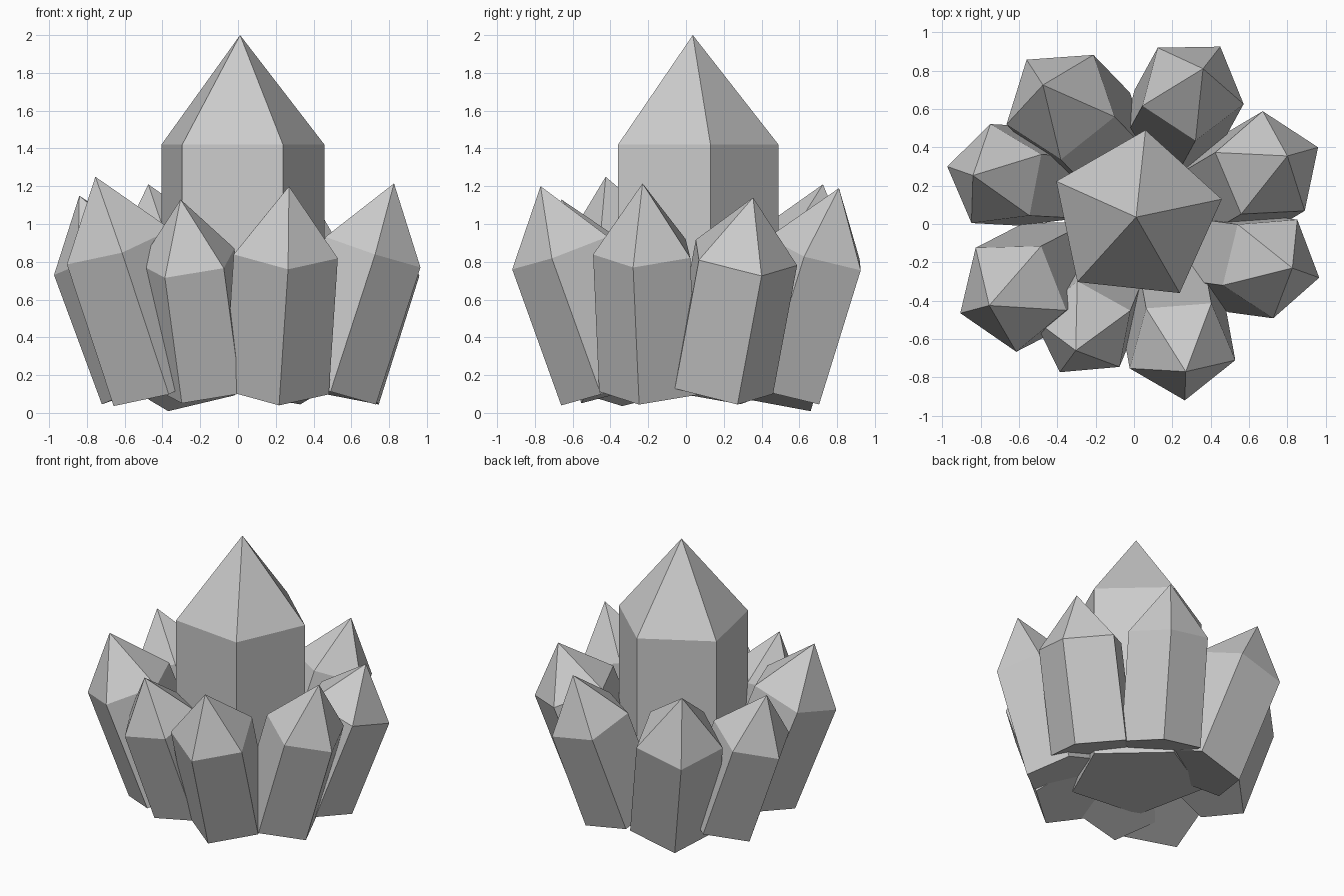
import bpy, bmesh
from math import radians
from mathutils import Vector, Matrix

if "Cube" in bpy.data.objects:
    bpy.data.objects.remove(bpy.data.objects["Cube"])

SIDES = 5


def crystal(name, apex, lean, corner, body):
    """Pentagonal prism with a pointed tip.
    apex: tip point, lean: x/y drift per unit of height,
    corner: one shoulder corner, body: prism length below the shoulder."""
    apex, corner = Vector(apex), Vector(corner)
    axis = Vector((lean[0], lean[1], 1)).normalized()
    centre = apex - axis * (apex - corner).dot(axis)
    spoke = corner - centre
    bm = bmesh.new()
    top = [bm.verts.new(centre + Matrix.Rotation(radians(360 / SIDES * i), 3, axis) @ spoke)
           for i in range(SIDES)]
    bottom = [bm.verts.new(v.co - axis * body) for v in top]
    tip = bm.verts.new(apex)
    for i in range(SIDES):
        j = (i + 1) % SIDES
        bm.faces.new((bottom[i], bottom[j], top[j], top[i]))
        bm.faces.new((top[i], top[j], tip))
    bm.faces.new(bottom[::-1])
    bmesh.ops.recalc_face_normals(bm, faces=bm.faces[:])
    mesh = bpy.data.meshes.new(name)
    bm.to_mesh(mesh)
    bm.free()
    obj = bpy.data.objects.new(name, mesh)
    bpy.context.collection.objects.link(obj)
    return obj


# Tall upright crystal in the middle
crystal("central_crystal", (0.011, 0.036, 2.0), (0, 0), (0.06, 0.49, 1.42), 1.28)

# Ring of smaller crystals leaning outwards: apex, lean, shoulder corner, body length
ring = [
    ((0.80, 0.355, 1.14), (0.316, 0.187), (0.96, 0.40, 0.725), 0.725),
    ((0.36, 0.81, 1.19), (0.17, 0.31), (0.45, 0.925, 0.755), 0.753),
    ((-0.475, 0.725, 1.21), (-0.257, 0.266), (-0.56, 0.857, 0.75), 0.79),
    ((-0.84, 0.253, 1.15), (-0.37, 0.02), (-0.974, 0.30, 0.73), 0.73),
    ((-0.755, -0.425, 1.25), (-0.33, -0.17), (-0.906, -0.465, 0.786), 0.80),
    ((-0.304, -0.66, 1.13), (-0.135, -0.33), (-0.387, -0.773, 0.715), 0.705),
    ((0.27, -0.77, 1.20), (0.066, -0.36), (0.265, -0.92, 0.76), 0.767),
    ((0.826, -0.23, 1.215), (0.325, -0.044), (0.966, -0.28, 0.77), 0.764),
]
for n, spec in enumerate(ring, 1):
    crystal(f"outer_crystal_{n}", *spec)
